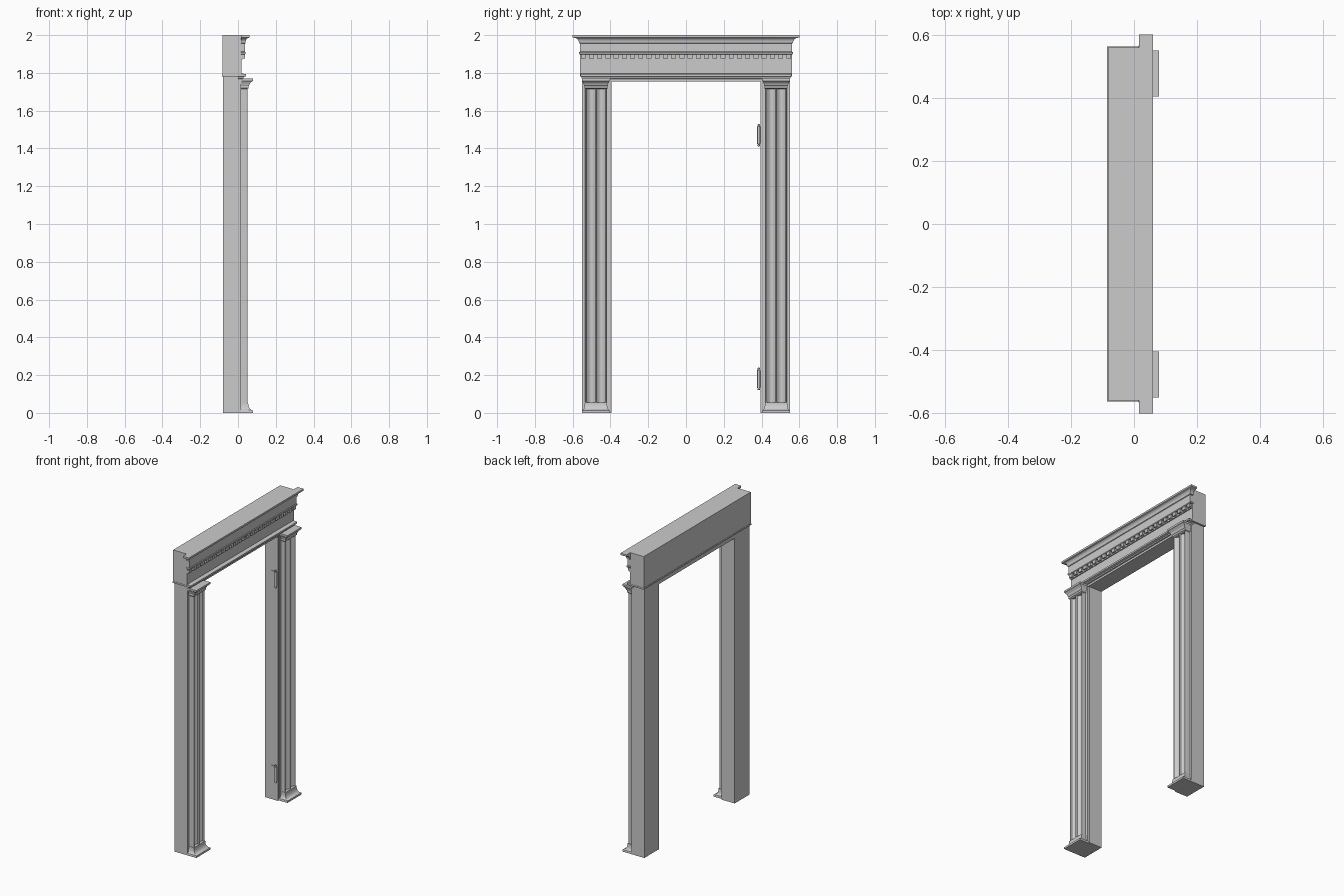
import bpy, bmesh, math

if "Cube" in bpy.data.objects:
    bpy.data.objects.remove(bpy.data.objects["Cube"])

stone = bpy.data.materials.new("grey_stone")
stone.diffuse_color = (0.6, 0.6, 0.6, 1)
stone.use_nodes = True
stone.node_tree.nodes["Principled BSDF"].inputs["Base Color"].default_value = stone.diffuse_color


def make(name, bm, smooth=False):
    bmesh.ops.recalc_face_normals(bm, faces=bm.faces)
    me = bpy.data.meshes.new(name)
    bm.to_mesh(me)
    bm.free()
    ob = bpy.data.objects.new(name, me)
    bpy.context.collection.objects.link(ob)
    me.materials.append(stone)
    if smooth:
        bpy.ops.object.select_all(action='DESELECT')
        bpy.context.view_layer.objects.active = ob
        ob.select_set(True)
        bpy.ops.object.shade_smooth_by_angle(angle=math.radians(35))
    return ob


def loft(name, rings, smooth=False):
    """Skin a stack of point rings and cap both ends."""
    bm = bmesh.new()
    vs = [[bm.verts.new(p) for p in r] for r in rings]
    n = len(vs[0])
    for a, b in zip(vs, vs[1:]):
        for i in range(n):
            j = (i + 1) % n
            bm.faces.new((a[i], a[j], b[j], b[i]))
    bm.faces.new(vs[0])
    bm.faces.new(vs[-1])
    return make(name, bm, smooth)


def rect(x0, x1, y0, y1, z):
    return [(x0, y0, z), (x1, y0, z), (x1, y1, z), (x0, y1, z)]


def box(name, x0, x1, y0, y1, z0, z1):
    return loft(name, [rect(x0, x1, y0, y1, z0), rect(x0, x1, y0, y1, z1)])


def moulding(name, x_back, yc, steps, smooth=False):
    """Stacked moulding with returned ends; steps are (front x, half width, z)."""
    return loft(name, [rect(x_back, x, yc - h, yc + h, z) for x, h, z in steps], smooth)


# Plain rear frame: two jambs and a head, joined as one arch outline
outline = [(-.55, 0), (-.55, 1.785), (.55, 1.785), (.55, 0),
           (.395, 0), (.395, 1.755), (-.395, 1.755), (-.395, 0)]
loft("door_frame", [[(x, y, z) for y, z in outline] for x in (-.08, .015)])

# Entablature: block, lower fascia, frieze lip
box("entablature_block", -.083, .018, -.56, .56, 1.79, 2.0)
box("block_lip", -.085, .022, -.562, .562, 1.782, 1.792)
moulding("architrave", .0, 0, [(.022, .55, 1.755), (.022, .55, 1.768), (.03, .553, 1.77),
                               (.03, .553, 1.778), (.043, .558, 1.782), (.043, .558, 1.793),
                               (.022, .555, 1.797)])

# Crown with a concave sweep
crown = [(.036, .56, 1.912), (.036, .56, 1.955), (.04, .567, 1.958)]
for i in range(7):
    a = i / 6 * math.pi / 2
    crown.append((.04 + .017 * (1 - math.cos(a)), .567 + .027 * (1 - math.cos(a)),
                  1.96 + .026 * math.sin(a)))
crown += [(.06, .6, 1.988), (.06, .6, 2.0)]
moulding("crown_moulding", .016, 0, crown, True)

# Dentil course
moulding("dentil_band", .015, 0, [(.036, .562, 1.897), (.04, .566, 1.901),
                                  (.04, .566, 1.909), (.036, .56, 1.912)])
box("dentil_backing", .015, .024, -.558, .558, 1.87, 1.9)
count = 26
for i in range(count):
    y = -.544 + 1.088 * i / (count - 1)
    box("dentil_%02d" % (i + 1), .02, .036, y - .013, y + .013, 1.876, 1.899)


# Pilasters: a panel with two shallow flutes between three beads
def pilaster_section():
    pts = [(.012, -.057)]
    for c in (-.052, 0, .052):
        for i in range(7):
            a = math.pi * i / 6
            pts.append((.042 + .009 * math.sin(a), c - .005 * math.cos(a)))
        if c < .05:
            for i in range(1, 8):
                t = i / 8
                pts.append((.042 - .012 * math.sin(math.pi * t), c + .005 + .042 * t))
    return pts + [(.012, .057)]


section = pilaster_section()
for side, label in ((-1, "left"), (1, "right")):
    yc = side * .477
    loft(label + "_pilaster", [[(x, yc + y, z) for x, y in section] for z in (.03, 1.73)], True)
    base = [(.08, .073, 0), (.08, .073, .012)]
    for i in range(6):
        a = i / 5 * math.pi / 2
        base.append((.054 + .024 * (1 - math.sin(a)), .059 + .013 * (1 - math.sin(a)),
                     .05 - .036 * math.cos(a)))
    moulding(label + "_base", .012, yc, base + [(.054, .059, .056)], True)
    moulding(label + "_capital", .012, yc,
             [(.05, .058, 1.715), (.056, .061, 1.719), (.056, .061, 1.731), (.06, .063, 1.735),
              (.064, .066, 1.745), (.074, .071, 1.755), (.08, .0735, 1.758), (.08, .0735, 1.77)])
    # Thin upright trim between the pilaster and the opening
    box(label + "_inner_trim", .01, .022, *sorted((side * .405, side * .42)), 0, 1.76)


# Hinges on the right jamb: leaf, barrel and turned tips
def hinge(name, z):
    box(name + "_leaf", -.03, .004, .391, .397, z - .045, z + .045)
    prof = [(.003, -.06), (.006, -.057), (.006, -.052), (.004, -.049), (.008, -.047),
            (.008, .047), (.004, .049), (.006, .052), (.006, .057), (.003, .06)]
    loft(name + "_barrel", [[(.006 + r * math.cos(k * math.pi / 6),
                              .385 + r * math.sin(k * math.pi / 6), z + h)
                             for k in range(12)] for r, h in prof], True)


hinge("lower_hinge", .18)
hinge("upper_hinge", 1.47)
